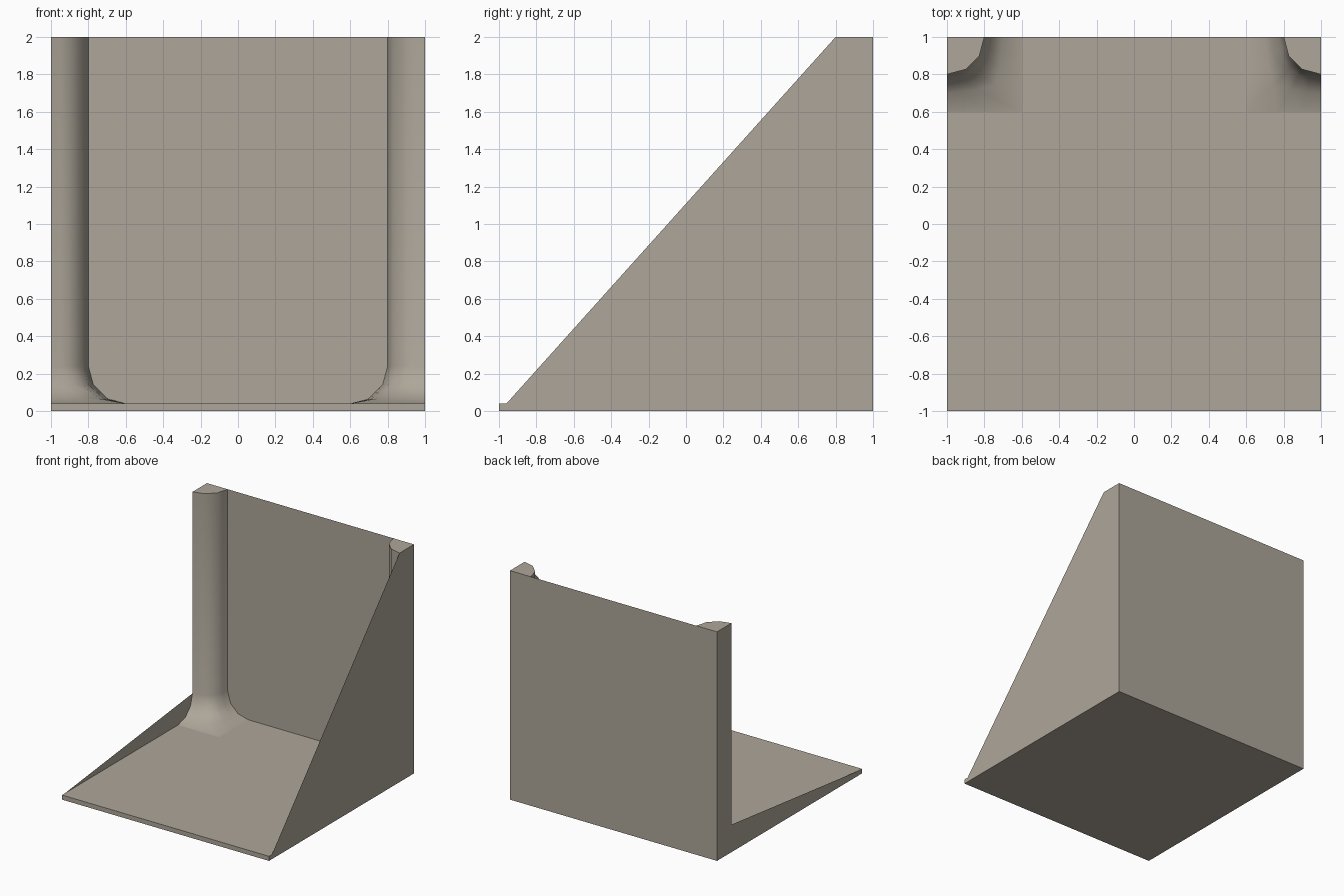
import bpy, bmesh, math

if "Cube" in bpy.data.objects:
    bpy.data.objects.remove(bpy.data.objects["Cube"], do_unlink=True)

COLOUR = (0.42, 0.38, 0.32, 1.0)
stone = bpy.data.materials.new("warm grey")
stone.use_nodes = True
stone.diffuse_color = COLOUR
stone.node_tree.nodes["Principled BSDF"].inputs["Base Color"].default_value = COLOUR

FLOOR = 0.04   # floor thickness
R = 0.2        # post radius and base fillet radius


def make_part(name, verts, faces, smooth=False):
    mesh = bpy.data.meshes.new(name)
    mesh.from_pydata(verts, [], faces)
    mesh.materials.append(stone)
    obj = bpy.data.objects.new(name, mesh)
    bpy.context.collection.objects.link(obj)
    if smooth:
        bpy.ops.object.select_all(action='DESELECT')
        obj.select_set(True)
        bpy.context.view_layer.objects.active = obj
        bpy.ops.object.shade_smooth_by_angle(angle=math.radians(50))
    return obj


# Floor: underside, front lip and upper surface
profile = [(1, 0), (-1, 0), (-1, FLOOR), (1, FLOOR)]
verts = [(x, y, z) for y, z in profile for x in (-1, 1)]
make_part("floor", verts, [(2 * i, 2 * i + 1, 2 * i + 3, 2 * i + 2) for i in range(3)])

# Back wall: a single thin sheet
make_part("back_wall", [(1, 1, 0), (-1, 1, 0), (-1, 1, 2), (1, 1, 2)], [(0, 1, 2, 3)])

# Side sheets: the left one is a full brace, the right one follows the post
left = [(-1, 0), (1, 0), (1, 2), (0.8, 2), (-0.96, FLOOR), (-1, FLOOR)]
right = [(-1, 0), (1, 0), (1, 2), (0.8, 2), (0.8, FLOOR + R), (-0.96, FLOOR), (-1, FLOOR)]
make_part("left_side", [(1, y, z) for y, z in left], [tuple(range(len(left)))])
make_part("right_side", [(-1, y, z) for y, z in right], [tuple(reversed(range(len(right))))])


def corner_post(name, side):
    """Quarter-round post whose foot flares out to a square on the floor."""
    # (radius, height, squareness) for each ring
    rings = [(R, 2.0, 0.0)]
    for k in range(4):
        a = math.radians(30 * k)
        rings.append((2 * R - R * math.cos(a), FLOOR + R - R * math.sin(a), (k / 3) ** 1.5))
    n = 7
    verts = []
    for radius, z, square in rings:
        for i in range(n):
            a = math.radians(90 * i / (n - 1))
            # Coarse three-sided arc: middle points lie on its chords
            k = min(i // 2, 2)
            p, q = math.radians(30 * k), math.radians(30 * (k + 1))
            t = i / 2 - k
            u = math.cos(p) * (1 - t) + math.cos(q) * t
            v = math.sin(p) * (1 - t) + math.sin(q) * t
            m = max(math.cos(a), math.sin(a))
            u = u * (1 - square) + math.cos(a) / m * square
            v = v * (1 - square) + math.sin(a) / m * square
            verts.append((side * (1 - radius * u), 1 - radius * v, z))
    faces = []
    for r in range(len(rings) - 1):
        for i in range(n - 1):
            a, b = r * n + i, (r + 1) * n + i
            faces.append((a, a + 1, b + 1, b))
    # Top cap
    verts.append((side, 1, 2))
    faces.append((len(verts) - 1,) + tuple(reversed(range(n))))
    if side < 0:
        faces = [tuple(reversed(f)) for f in faces]
    # Wind every face outwards
    obj = make_part(name, verts, faces, smooth=True)
    if obj.data.polygons[-1].normal.z < 0:
        obj.data.flip_normals()
    return obj


corner_post("left_post", 1)
corner_post("right_post", -1)
